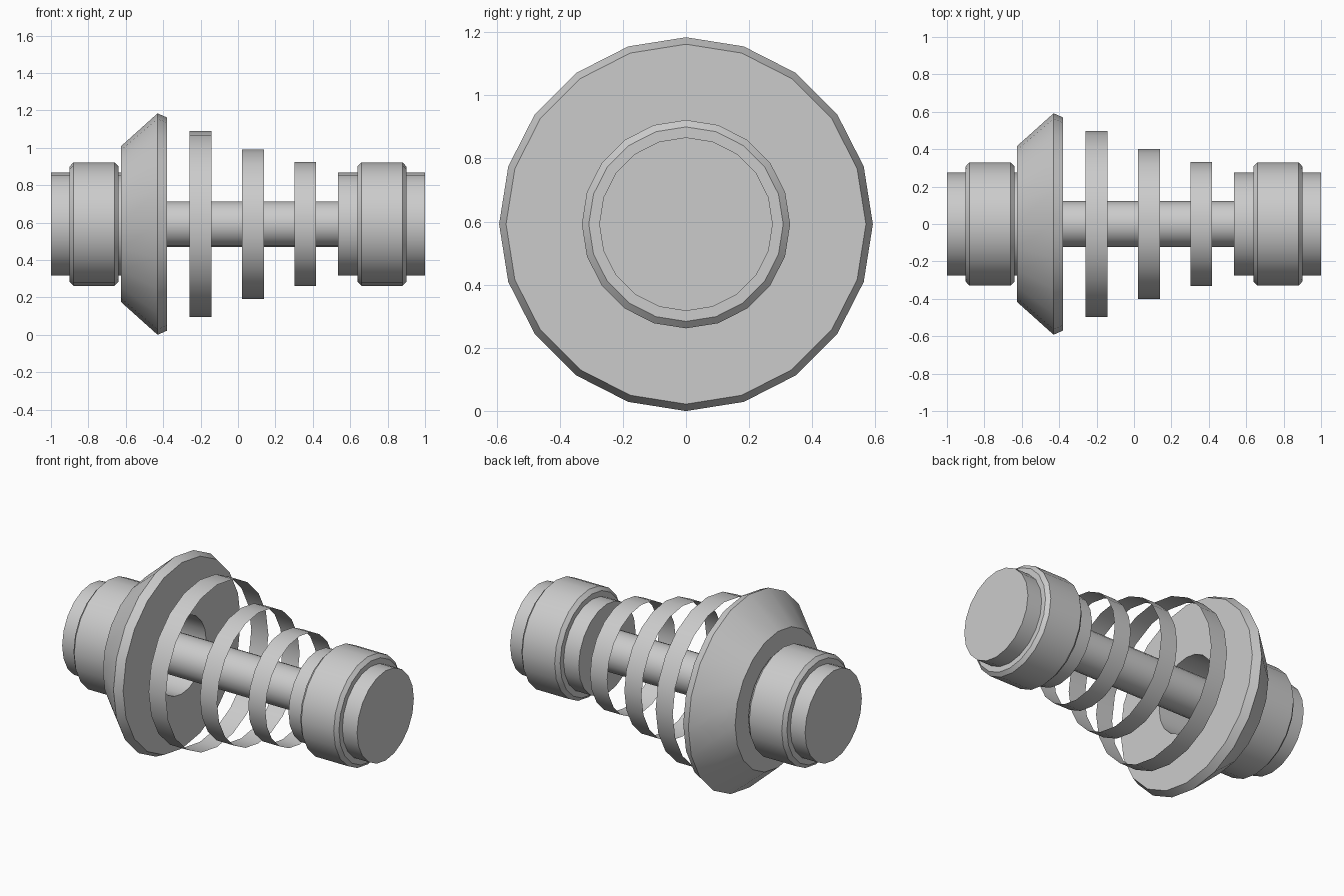
import bpy, bmesh, math

if "Cube" in bpy.data.objects:
    bpy.data.objects.remove(bpy.data.objects["Cube"])

SIDES = 20
AXIS_Z = 0.592


def lathe(name, profile, closed=False, capped=True):
    """Spin (x, radius) points around the long axis; a vertex points straight up."""
    bm = bmesh.new()
    rings = []
    for x, r in profile:
        ring = []
        for i in range(SIDES):
            a = 2 * math.pi * i / SIDES
            ring.append(bm.verts.new((x, r * math.sin(a), r * math.cos(a))))
        rings.append(ring)
    pairs = list(zip(rings, rings[1:]))
    if closed:
        pairs.append((rings[-1], rings[0]))
    for a, b in pairs:
        for i in range(SIDES):
            j = (i + 1) % SIDES
            bm.faces.new((a[i], a[j], b[j], b[i]))
    if capped and not closed:
        bm.faces.new(rings[0])
        bm.faces.new(rings[-1])
    bmesh.ops.recalc_face_normals(bm, faces=bm.faces[:])
    mesh = bpy.data.meshes.new(name)
    bm.to_mesh(mesh)
    bm.free()
    obj = bpy.data.objects.new(name, mesh)
    obj.location.z = AXIS_Z
    bpy.context.collection.objects.link(obj)
    bpy.ops.object.select_all(action='DESELECT')
    obj.select_set(True)
    bpy.context.view_layer.objects.active = obj
    bpy.ops.object.shade_smooth_by_angle(angle=math.radians(25))
    return obj


# end pieces: stepped drums with bevelled rims
for name, side, inner in (("left_end", -1, 0.615), ("right_end", 1, 0.535)):
    lathe(name, [(side * x, r) for x, r in (
        (1.0, 0.275), (0.9, 0.275), (0.9, 0.308), (0.88, 0.33),
        (0.66, 0.33), (0.638, 0.308), (0.638, 0.275), (inner, 0.275))])

# flared collar with a central bore
lathe("flared_collar", [(-0.625, 0.235), (-0.625, 0.417), (-0.43, 0.592),
                        (-0.38, 0.57), (-0.38, 0.235)], closed=True)

# centre rod
lathe("centre_rod", [(-0.62, 0.122), (0.56, 0.122)])

# thin floating bands, shrinking toward the right
for i, (x, r) in enumerate(((-0.2, 0.497), (0.08, 0.4), (0.36, 0.332))):
    lathe(f"band_{i + 1}", [(x - 0.058, r), (x + 0.058, r)], capped=False)
